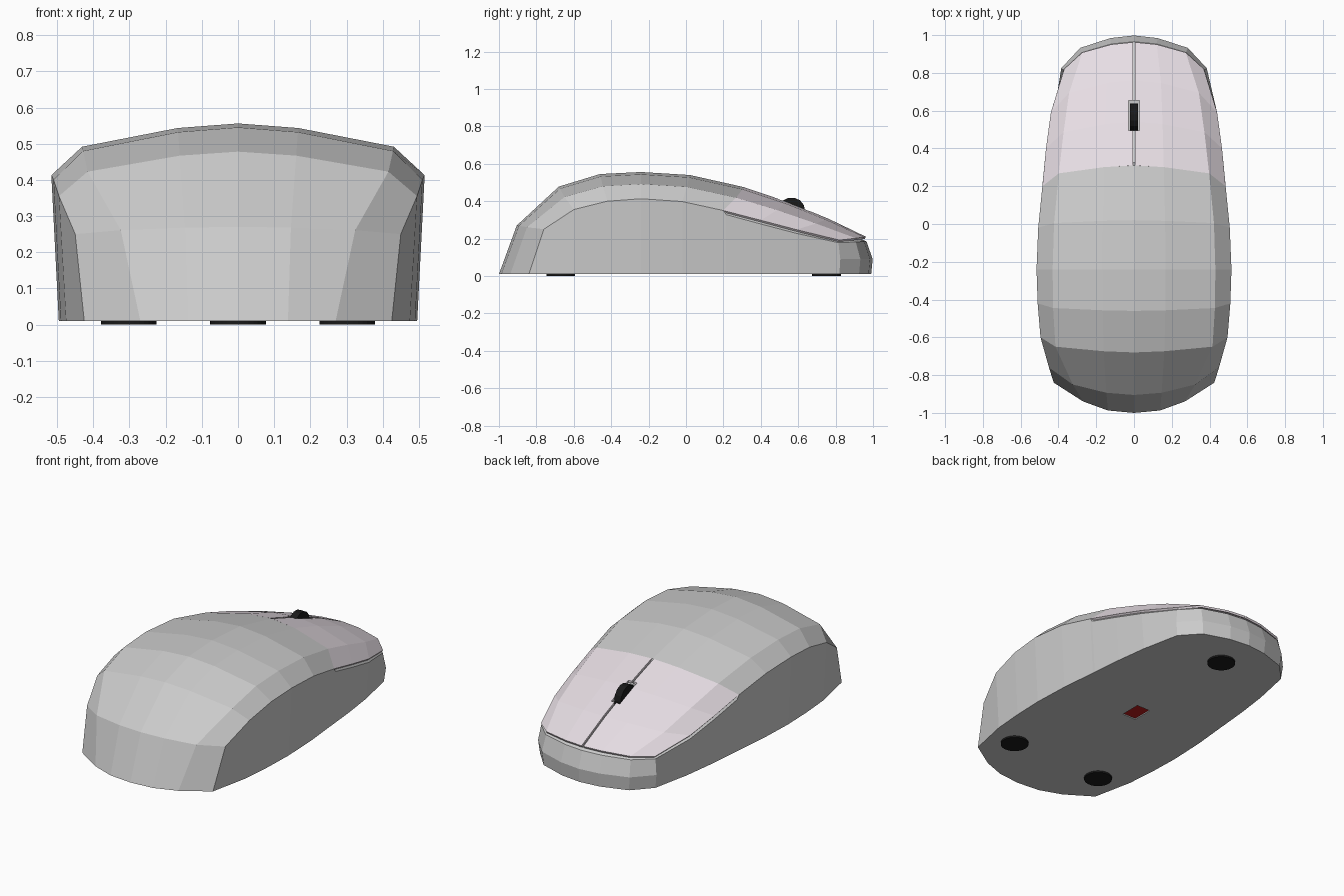
import bpy, bmesh
from math import pi

if "Cube" in bpy.data.objects:
    bpy.data.objects.remove(bpy.data.objects["Cube"])

# Each station: centre y, centre z, edge x, edge y, edge z, shoulder width fraction
HULL = [(-1.0, .01, .425, -.84, .01, .635), (-.905, .27, .45, -.76, .25, .72),
        (-.68, .478, .495, -.60, .355, .84), (-.46, .545, .51, -.42, .40, .84),
        (-.24, .556, .516, -.24, .413, .835), (.02, .54, .507, -.02, .398, .835),
        (.31, .475, .485, .20, .35, .82)]
BUTTON = [HULL[-1], (.54, .397, .466, .40, .298, .80), (.76, .307, .44, .59, .248, .78),
          (.962, .21, .37, .82, .192, .74)]
BUMPER = [(.965, .185, .372, .815, .178, .74), (.998, .09, .385, .825, .09, .74),
          (.99, .01, .375, .82, .01, .74)]


def material(name, color):
    m = bpy.data.materials.new(name)
    m.diffuse_color = (*color, 1)
    m.use_nodes = True
    m.node_tree.nodes["Principled BSDF"].inputs["Base Color"].default_value = m.diffuse_color
    return m


def half_row(s, x0=0.0):
    """Centre, crown, shoulder and edge points of one side of a station."""
    cy, cz, ex, ey, ez, f = s
    cols = [(x0, 0, 0), (.325 * ex, .08, .09), (f * ex, .38, .45), (ex, 1, 1)]
    return [(x, cy + (ey - cy) * ty, cz + (ez - cz) * tz) for x, ty, tz in cols]


def full_row(s):
    h = half_row(s)
    return [(-x, y, z) for x, y, z in reversed(h[1:])] + h


def finish(bm, name, mat=None):
    bmesh.ops.recalc_face_normals(bm, faces=bm.faces)
    me = bpy.data.meshes.new(name)
    bm.to_mesh(me)
    bm.free()
    ob = bpy.data.objects.new(name, me)
    bpy.context.collection.objects.link(ob)
    if mat:
        me.materials.append(mat)
    return ob


def loft(bm, rows):
    v = [[bm.verts.new(p) for p in r] for r in rows]
    for a, b in zip(v, v[1:]):
        for i in range(len(a) - 1):
            bm.faces.new((a[i], a[i + 1], b[i + 1], b[i]))
    return v


def box(name, loc, size, mat=None):
    bpy.ops.mesh.primitive_cube_add(size=1, location=loc)
    ob = bpy.context.object
    ob.name = name
    ob.scale = size
    if mat:
        ob.data.materials.append(mat)
    return ob


def cylinder(name, loc, r, depth, sides, mat, rot=(0, 0, 0)):
    bpy.ops.mesh.primitive_cylinder_add(vertices=sides, radius=r, depth=depth,
                                        location=loc, rotation=rot)
    ob = bpy.context.object
    ob.name = name
    ob.data.materials.append(mat)
    return ob


def cut(ob, cutter):
    m = ob.modifiers.new("cut", 'BOOLEAN')
    m.operation = 'DIFFERENCE'
    m.solver = 'EXACT'
    m.object = cutter
    cutter.hide_render = True
    cutter.hide_viewport = True
    cutter.display_type = 'WIRE'


black = material("black", (.01, .01, .01))
red = material("sensor_red", (.5, .01, .01))
pink = material("button_tint", (.8, .73, .78))

# Body shell: hull, sunken deck under the buttons, then the front bumper
deck = [(.325, .452, .484, .215, .328, .82)]
deck += [(cy, cz - .02, ex, ey, ez - .02, f) for cy, cz, ex, ey, ez, f in BUTTON[1:-1]]
bm = bmesh.new()
v = loft(bm, [full_row(s) for s in HULL + deck + BUMPER])
n = len(v)
sides = []
for k in (0, -1):
    e = [r[k] for r in v]
    low = {i: bm.verts.new((e[i].co.x * .96, e[i].co.y, .01)) for i in range(2, n - 3)}
    bm.faces.new((e[0], e[1], e[2], low[2]))
    for i in range(2, n - 4):
        bm.faces.new((e[i], e[i + 1], low[i + 1], low[i]))
    bm.faces.new((e[n - 4], e[n - 3], e[n - 2], e[n - 1], low[n - 4]))
    sides.append(list(low.values()))
# Flat underside
bm.faces.new(v[0] + sides[1] + v[-1][::-1] + sides[0][::-1])
body = finish(bm, "body_shell")

# Left and right buttons, thin plates over the deck
buttons = []
for side, sx in (("left", -1), ("right", 1)):
    bm = bmesh.new()
    loft(bm, [[(sx * x, y, z) for x, y, z in half_row(s, .006)] for s in BUTTON])
    ob = finish(bm, side + "_button", pink)
    if ob.data.polygons[0].normal.z < 0:
        ob.data.flip_normals()
    m = ob.modifiers.new("thickness", 'SOLIDIFY')
    m.thickness = .012
    m.offset = -1
    buttons.append(ob)

# Scroll wheel in its slot
slot = box("wheel_slot_cutter", (0, .575, .4), (.056, .16, .26))
for ob in [body] + buttons:
    cut(ob, slot)
cylinder("scroll_wheel", (0, .565, .348), .072, .042, 14, black, (0, pi / 2, 0))

# Recessed sensor window
cut(body, box("sensor_cutter", (0, .02, .01), (.09, .125, .04)))
box("sensor_window", (0, .02, .022), (.09, .125, .012), red)

# Glide feet
for i, (x, y) in enumerate([(-.302, -.67), (.302, -.67), (0, .752)]):
    cylinder("glide_foot_%d" % (i + 1), (x, y, .007), .077, .014, 32, black)
